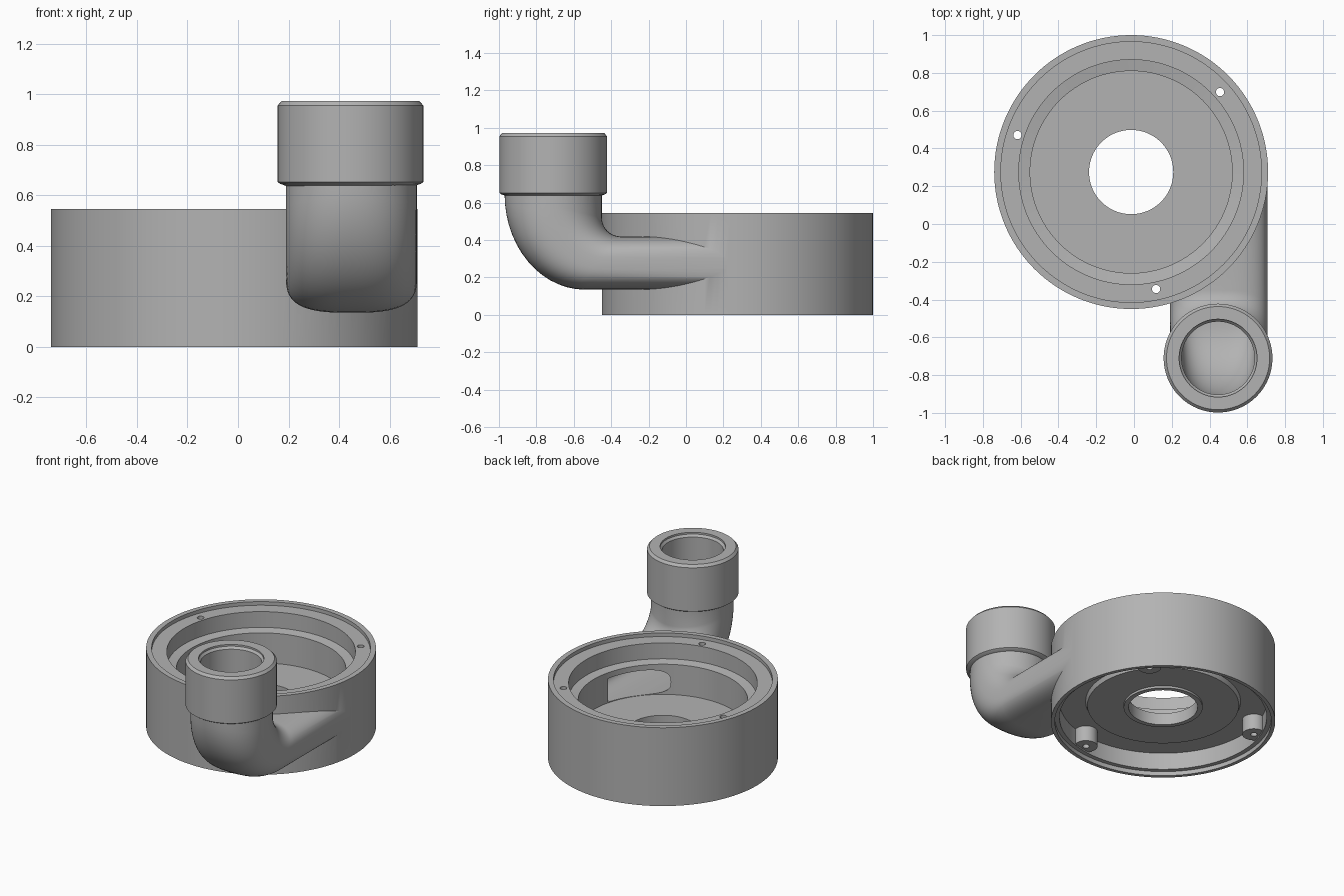
import bpy, bmesh, math
from mathutils import Vector

default = bpy.data.objects.get("Cube")
if default:
    bpy.data.objects.remove(default, do_unlink=True)

GREY = (0.45, 0.45, 0.45, 1)
mat = bpy.data.materials.new("plain grey")
mat.use_nodes = True
mat.diffuse_color = GREY
mat.node_tree.nodes["Principled BSDF"].inputs["Base Color"].default_value = GREY

HUB = (-0.015, 0.275)     # housing axis
OUTLET = (0.445, -0.71)   # collar axis


def loft(name, rings):
    """Closed solid skinned through equal-length rings of points."""
    bm = bmesh.new()
    loops = [[bm.verts.new(p) for p in ring] for ring in rings]
    n = len(loops[0])
    for a, b in zip(loops, loops[1:]):
        for i in range(n):
            j = (i + 1) % n
            bm.faces.new((a[i], a[j], b[j], b[i]))
    bm.faces.new(loops[0][::-1])
    bm.faces.new(loops[-1])
    bmesh.ops.recalc_face_normals(bm, faces=bm.faces)
    me = bpy.data.meshes.new(name)
    bm.to_mesh(me)
    bm.free()
    ob = bpy.data.objects.new(name, me)
    bpy.context.collection.objects.link(ob)
    me.materials.append(mat)
    return ob


def lathe(name, centre, profile, n=96):
    """Solid of revolution from (radius, height) pairs."""
    turn = [2 * math.pi * i / n for i in range(n)]
    return loft(name, [[(centre[0] + r * math.cos(t), centre[1] + r * math.sin(t), z)
                        for t in turn] for r, z in profile])


def power(v, e):
    return math.copysign(abs(v) ** e, v)


def pipe(name, wall, end_y, n=64, steps=14):
    """Elbow from a round vertical end to a flattened horizontal duct."""
    spans = [((-0.97, 0.66), (-0.45, 0.66), 0)]
    for k in range(steps + 1):
        a = math.pi / 2 * k / steps
        c, s = math.cos(a), math.sin(a)
        spans.append(((-0.54 - 0.43 * c, 0.645 - 0.51 * s),
                      (-0.35 - 0.10 * c, 0.52 - 0.10 * s), k / steps))
    spans.append(((end_y, 0.135), (end_y, 0.42), 1))
    rings = []
    for outer, inner, f in spans:
        o, i = Vector(outer), Vector(inner)
        mid, half = (o + i) / 2, (i - o) / 2
        half *= (half.length - wall) / half.length
        e = 2 / (2 + f)
        ring = []
        for k in range(n):
            t = 2 * math.pi * k / n
            p = mid + half * power(math.sin(t), e)
            ring.append((0.449 + (0.259 - wall) * power(math.cos(t), e), p.x, p.y))
        rings.append(ring)
    return loft(name, rings)


def combine(target, tool, operation):
    mod = target.modifiers.new("cut", 'BOOLEAN')
    mod.operation = operation
    mod.solver = 'EXACT'
    mod.object = tool
    bpy.context.view_layer.objects.active = target
    bpy.ops.object.modifier_apply(modifier=mod.name)
    bpy.data.objects.remove(tool, do_unlink=True)


# Outer solids: drum, elbow duct and collar
body = lathe("pump_housing", HUB, [(0.725, 0), (0.725, 0.545)], 128)
combine(body, pipe("elbow_duct", 0, 0.26), 'UNION')
combine(body, lathe("outlet_collar", OUTLET,
                    [(0.25, 0.635), (0.278, 0.645), (0.288, 0.652),
                     (0.288, 0.955), (0.273, 0.972)]), 'UNION')

# Stepped bowl with lid recess on top
combine(body, lathe("bowl_cut", HUB,
                    [(0.535, 0.19), (0.535, 0.40), (0.595, 0.41), (0.595, 0.52),
                     (0.69, 0.52), (0.69, 0.7)], 128), 'DIFFERENCE')

# Hollow underside, with a shallow raised disc and a lip around the hole
under = lathe("underside_cut", HUB, [(0.70, -0.1), (0.70, 0.03), (0.67, 0.03), (0.67, 0.15)], 128)
combine(under, lathe("disc", HUB, [(0.49, 0.12), (0.52, 0.2)]), 'DIFFERENCE')
combine(under, lathe("lip", HUB, [(0.255, 0.105), (0.255, 0.2)]), 'DIFFERENCE')

# Screw bosses stand in the underside hollow
spots = [(HUB[0] + 0.633 * math.cos(math.radians(a)),
          HUB[1] + 0.633 * math.sin(math.radians(a))) for a in (42, 162, 282)]
for spot in spots:
    combine(under, lathe("boss", spot, [(0.075, 0.04), (0.075, 0.2)], 32), 'DIFFERENCE')
combine(body, under, 'DIFFERENCE')

# Inlet hole, duct bore, collar bore and screw holes
combine(body, lathe("inlet_cut", HUB, [(0.223, -0.1), (0.223, 0.4)]), 'DIFFERENCE')
combine(body, pipe("duct_bore", 0.06, 0.14), 'DIFFERENCE')
combine(body, lathe("collar_bore", OUTLET,
                    [(0.193, 0.64), (0.193, 0.945), (0.206, 0.96), (0.206, 1.1)]), 'DIFFERENCE')
for spot in spots:
    combine(body, lathe("screw_cut", spot, [(0.022, -0.1), (0.022, 0.7)], 24), 'DIFFERENCE')

# Smooth shading with crisp machined edges
bpy.ops.object.select_all(action='DESELECT')
body.select_set(True)
bpy.context.view_layer.objects.active = body
bpy.ops.object.shade_smooth_by_angle(angle=math.radians(30))
